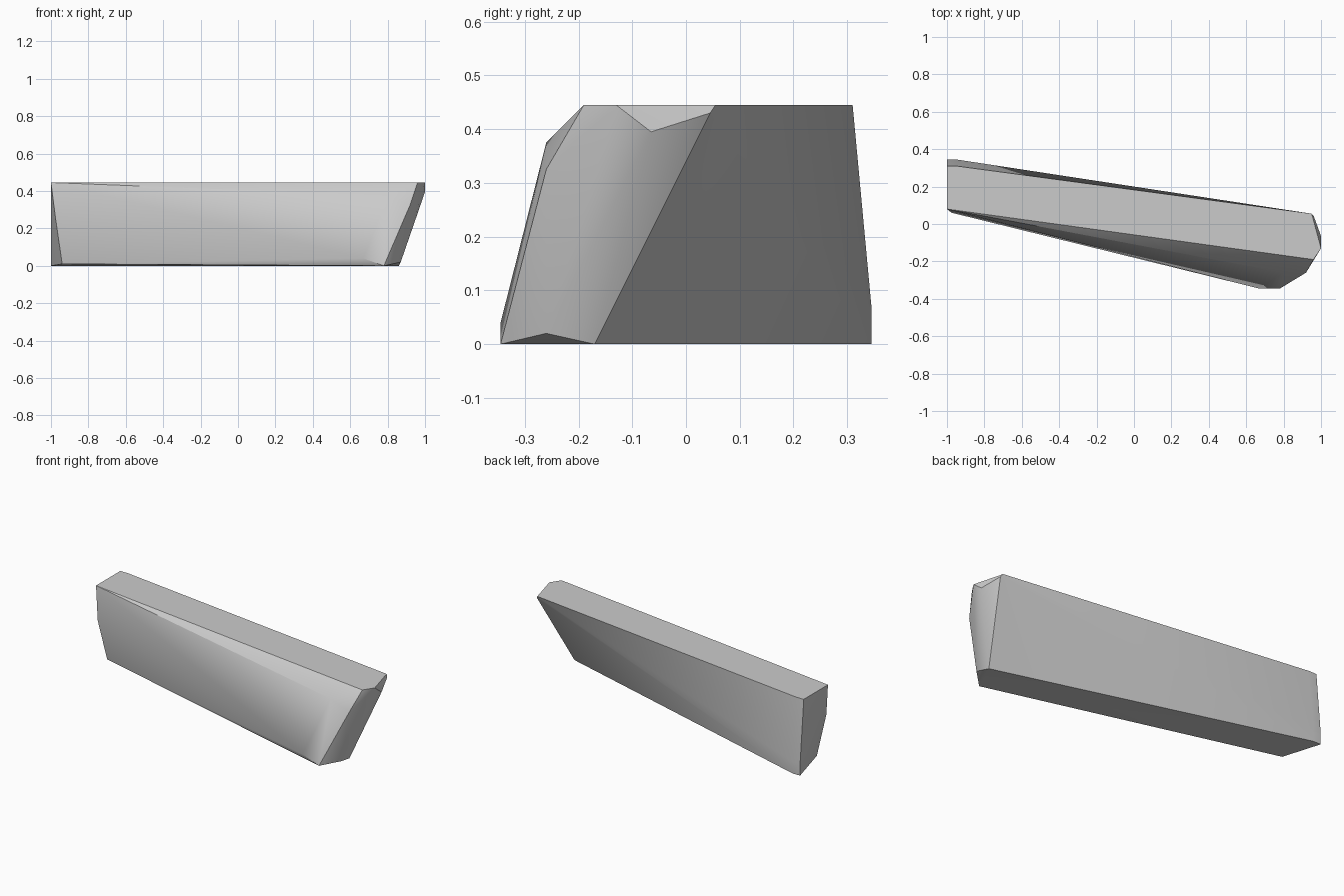
import bpy
import bmesh
import math
from mathutils import Vector

default_cube = bpy.data.objects.get("Cube")
if default_cube:
    bpy.data.objects.remove(default_cube, do_unlink=True)


def make_material(name, colour):
    material = bpy.data.materials.new(name)
    material.use_nodes = True
    material.diffuse_color = colour
    material.node_tree.nodes["Principled BSDF"].inputs["Base Color"].default_value = colour
    return material


def make_hull(name, corners, material):
    """Wrap a faceted solid around its corner points."""
    bm = bmesh.new()
    for corner in corners:
        bm.verts.new(Vector(corner))
    result = bmesh.ops.convex_hull(bm, input=bm.verts)
    unused = [v for v in bm.verts if not v.link_faces]
    bmesh.ops.delete(bm, geom=unused, context="VERTS")
    # Merge the coplanar triangles into clean facets
    bmesh.ops.dissolve_limit(bm, angle_limit=math.radians(0.5),
                             verts=bm.verts, edges=bm.edges)
    bmesh.ops.recalc_face_normals(bm, faces=bm.faces)
    mesh = bpy.data.meshes.new(name)
    bm.to_mesh(mesh)
    bm.free()
    mesh.materials.append(material)
    slab = bpy.data.objects.new(name, mesh)
    bpy.context.collection.objects.link(slab)
    return slab


top = 0.445

# Flat top outline, with the tapered nose at the +x end
top_rim = [(-1, 0.08, top), (-1, 0.31, top), (-0.95, 0.31, top),
           (0.8, 0.07, top), (0.95, 0.055, top),
           (1, -0.13, top), (0.96, -0.19, top)]

# Chamfers around the nose and the bulge of the long walls
shoulder = [(0.96, 0.045, 0.43), (1, -0.065, 0.395), (0.92, -0.26, 0.325),
            (0.8, -0.26, 0.375), (0.67, -0.345, 0.04),
            (-0.975, 0.06, 0.25), (-0.95, 0.345, 0.07), (-1, 0.345, 0.07)]

# Base outline, slightly lifted along the front
base_rim = [(-1, 0.345, 0), (-0.95, 0.345, 0), (0.86, -0.17, 0),
            (0.87, -0.26, 0.02), (0.78, -0.345, 0), (-0.94, 0.1, 0.01)]

stone_grey = make_material("stone grey", (0.6, 0.6, 0.6, 1))
slab = make_hull("stone_slab", top_rim + shoulder + base_rim, stone_grey)

# Soft shading across shallow facets, crisp at the corners
bpy.ops.object.select_all(action="DESELECT")
slab.select_set(True)
bpy.context.view_layer.objects.active = slab
bpy.ops.object.shade_smooth_by_angle(angle=math.radians(30))
